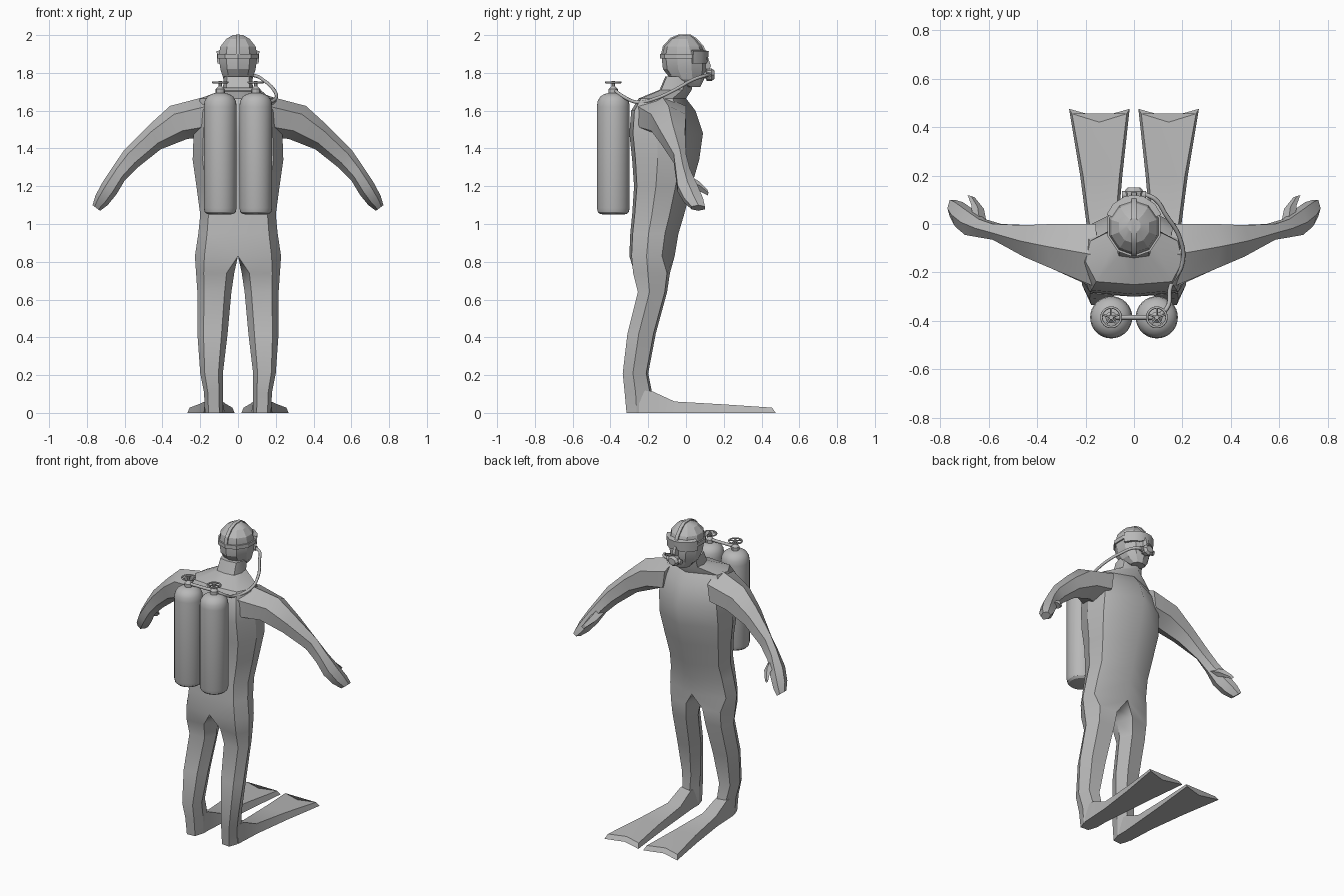
import bpy, bmesh, math
from mathutils import Vector

if "Cube" in bpy.data.objects:
    bpy.data.objects.remove(bpy.data.objects["Cube"])

grey = bpy.data.materials.new("plain_grey")
grey.diffuse_color = (0.48, 0.48, 0.48, 1)
grey.use_nodes = True
grey.node_tree.nodes["Principled BSDF"].inputs["Base Color"].default_value = grey.diffuse_color


def finish(bm, name, mirror=False, angle=30):
    bmesh.ops.recalc_face_normals(bm, faces=bm.faces)
    me = bpy.data.meshes.new(name)
    bm.to_mesh(me)
    bm.free()
    me.materials.append(grey)
    ob = bpy.data.objects.new(name, me)
    bpy.context.collection.objects.link(ob)
    if mirror:
        ob.modifiers.new("mirror", 'MIRROR').use_clip = True
    bpy.ops.object.select_all(action='DESELECT')
    ob.select_set(True)
    bpy.context.view_layer.objects.active = ob
    bpy.ops.object.shade_smooth_by_angle(angle=math.radians(angle))
    return ob


def add_loft(bm, rings, caps=True, closed=False):
    vs = [[bm.verts.new(p) for p in r] for r in rings]
    n = len(vs[0])
    pairs = list(zip(vs, vs[1:])) + ([(vs[-1], vs[0])] if closed else [])
    for a, b in pairs:
        for i in range(n):
            j = (i + 1) % n
            bm.faces.new((a[i], a[j], b[j], b[i]))
    if caps and not closed:
        bm.faces.new(vs[0])
        bm.faces.new(vs[-1])


def loft(name, rings, mirror=False, angle=30):
    bm = bmesh.new()
    add_loft(bm, rings)
    return finish(bm, name, mirror, angle)


def oval(z, w, yb, yf, n=10, grow=0.0):
    c, h = (yb + yf) / 2, (yf - yb) / 2 + grow
    return [((w + grow) * math.sin(2 * math.pi * i / n), c + h * math.cos(2 * math.pi * i / n), z)
            for i in range(n)]


def lathe(name, profile, x, y, n=24, mirror=True):
    return loft(name, [[(x + r * math.cos(2 * math.pi * i / n), y + r * math.sin(2 * math.pi * i / n), z)
                        for i in range(n)] for r, z in profile], mirror)


def tube(name, pts, r, cyclic=False, mirror=False):
    cu = bpy.data.curves.new(name, 'CURVE')
    cu.dimensions = '3D'
    cu.bevel_depth, cu.bevel_resolution, cu.resolution_u = r, 2, 6
    cu.use_fill_caps = True
    sp = cu.splines.new('BEZIER')
    sp.bezier_points.add(len(pts) - 1)
    for p, co in zip(sp.bezier_points, pts):
        p.co = co
        p.handle_left_type = p.handle_right_type = 'AUTO'
    sp.use_cyclic_u = cyclic
    tmp = bpy.data.objects.new(name, cu)
    bpy.context.collection.objects.link(tmp)
    bm = bmesh.new()
    me = bpy.data.meshes.new_from_object(tmp.evaluated_get(bpy.context.evaluated_depsgraph_get()))
    bm.from_mesh(me)
    bpy.data.objects.remove(tmp)
    return finish(bm, name, mirror, 50)


# Body: legs and torso, half section mirrored
LEG = [(.2, .04), (.8, 0), (1, .4), (.8, .92), (.2, 1), (0, .5)]
TORSO = [(0, 0), (.78, .05), (1, .38), (.9, .72), (0, 1), (0, .5)]
leg_rows = [(0, .08, .175, -.315, -.18), (.11, .08, .18, -.325, -.18), (.21, .08, .2, -.335, -.2),
            (.42, .055, .215, -.31, -.16), (.64, .035, .215, -.255, -.1), (.74, .02, .222, -.28, -.085)]
torso_rows = [(.83, .228, -.3, -.06), (.95, .21, -.295, -.04), (1.05, .2, -.285, -.01), (1.2, .22, -.275, .03),
              (1.34, .24, -.285, .07), (1.48, .235, -.3, .09), (1.6, .225, -.29, .05),
              (1.665, .2, -.25, .0), (1.71, .08, -.14, .03), (1.78, .075, -.11, .04)]
rings = [[(a + u * (b - a), c + v * (d - c), z) for u, v in LEG] for z, a, b, c, d in leg_rows]
rings += [[(u * b, c + v * (d - c), z) for u, v in TORSO] for z, b, c, d in torso_rows]
bm = bmesh.new()
add_loft(bm, rings)
bmesh.ops.delete(bm, geom=[f for f in bm.faces if all(abs(v.co.x) < 1e-5 for v in f.verts)], context='FACES')
finish(bm, "body", True)

# Arms: six-sided sections from shoulder to fingertips
arm_rows = [(.15, 1.68, .18, 1.46, -.26, .0), (.36, 1.625, .27, 1.45, -.185, .0),
            (.47, 1.525, .41, 1.395, -.135, -.005), (.6, 1.395, .53, 1.3, -.065, .0),
            (.655, 1.315, .6, 1.23, -.055, .02), (.715, 1.225, .645, 1.155, -.045, .06),
            (.755, 1.15, .69, 1.1, -.01, .09), (.77, 1.10, .73, 1.07, .03, .1)]
rings = []
for xt, zt, xb, zb, yb, yf in arm_rows:
    t, b = Vector((xt, (yb + yf) / 2, zt)), Vector((xb, (yb + yf) / 2, zb))
    side = Vector((0, (yf - yb) / 2 / math.cos(math.pi / 6), 0))
    rings.append([(t + b) / 2 + (t - b) / 2 * math.cos(k * math.pi / 3) + side * math.sin(k * math.pi / 3)
                  for k in range(6)])
loft("arm", rings, True)


def stub(c, r):
    return [(c[0] + r * dx, c[1] + r * .3 * dx, c[2] + r * dz) for dx, dz in ((1, 0), (0, 1), (-1, 0), (0, -1))]


loft("thumb", [stub((.635, .0, 1.235), .03), stub((.645, .07, 1.2), .026), stub((.672, .115, 1.165), .014)], True)

# Fins: wide blade with a concave tip
rings = []
for y, ymid, a, b, z, back in [(-.25, -.25, .08, .178, .12, 0), (-.18, -.18, .08, .182, .115, 0),
                               (-.06, -.06, .07, .188, .06, 0), (.2, .19, .048, .222, .045, 0),
                               (.475, .44, .018, .268, .028, .02)]:
    m, e = (a + b) / 2, .012
    rings.append([(a, y, 0), (m, ymid, 0), (b, y, 0),
                  (b - e, y - back, z), (m, ymid - back, z), (a + e, y - back, z)])
loft("fin", rings, True)

# Head with hood
HEAD = [(1.725, .045, .0, .075), (1.765, .08, -.08, .095), (1.82, .098, -.122, .11), (1.89, .108, -.13, .108),
        (1.94, .098, -.118, .088), (1.98, .065, -.08, .052), (2.0, .028, -.035, .022)]
loft("head", [oval(*r) for r in HEAD], angle=20)

# Mask strap, crown strap, goggles and nose cover
bm = bmesh.new()
add_loft(bm, [oval(z, .106, -.128, .106, 10, g) for z, g in ((1.875, 0), (1.875, .009), (1.9, .009), (1.9, 0))],
         closed=True)
finish(bm, "mask_strap")
crown = [(-.13, 1.89), (-.119, 1.94), (-.08, 1.982), (-.035, 2.0), (.022, 2.0), (.054, 1.98), (.09, 1.94), (.108, 1.9)]
mid = Vector((0, -.01, 1.86))
rings = []
for y, z in crown:
    p = Vector((0, y, z))
    d = (p - mid).normalized() * .007
    rings.append([p + s * Vector((.011, 0, 0)) + k * d for s, k in ((-1, -1), (1, -1), (1, .6), (-1, .6))])
loft("crown_strap", rings)
rings = []
for deg in (-68, -45, -20, 0, 20, 45, 68):
    s, c = math.sin(math.radians(deg)), math.cos(math.radians(deg))
    low = 1.865 if deg == 0 else 1.85
    rings.append([(r * s, -.01 + r * 1.07 * c, z) for r, z in ((.09, low), (.118, low), (.122, 1.915), (.09, 1.922))])
loft("mask", rings)
loft("nose", [[(x * .02, .09 + y, z) for x, y in ((-1, 0), (1, 0), (.5, d), (-.5, d))]
              for z, d in ((1.82, .035), (1.835, .042), (1.88, .028))])

# Breathing regulator at the mouth
loft("regulator", [[(r * math.cos(k * math.pi / 4), y, 1.79 + r * .85 * math.sin(k * math.pi / 4)) for k in range(8)]
                   for y, r in ((.08, .022), (.105, .024), (.11, .038), (.135, .04), (.15, .026))])
tube("regulator_arm", [(-.05, .12, 1.79), (.05, .12, 1.79)], .016)

# Air hose from mouth round the shoulder to the tanks
tube("hose", [(.04, .125, 1.79), (.09, .1, 1.785), (.13, .04, 1.765), (.19, -.06, 1.71), (.2, -.16, 1.665),
              (.15, -.26, 1.645), (.14, -.34, 1.68), (.095, -.385, 1.715)], .009)

# Twin tanks with rounded ends
TX, TY, R = .094, -.385, .087
prof = [(.05, 1.05), (.07, 1.053), (.082, 1.064), (R, 1.085), (R, 1.62), (.083, 1.65), (.07, 1.673),
        (.048, 1.688), (.024, 1.694)]
lathe("tank", prof, TX, TY, 32)
lathe("valve", [(.024, 1.685), (.024, 1.715), (.016, 1.722), (.009, 1.73), (.009, 1.757)], TX, TY, 12)
tube("manifold", [(-TX, TY, 1.712), (TX, TY, 1.712)], .01)

# Valve handwheels with spokes
tube("handwheel", [(TX + .04 * math.cos(k * math.pi / 4), TY + .04 * math.sin(k * math.pi / 4), 1.75)
                   for k in range(8)], .005, True, True)
for k in range(5):
    a = 2 * math.pi * k / 5 + .3
    tube("wheel_spoke", [(TX, TY, 1.75), (TX + .04 * math.cos(a), TY + .04 * math.sin(a), 1.75)], .004, False, True)
